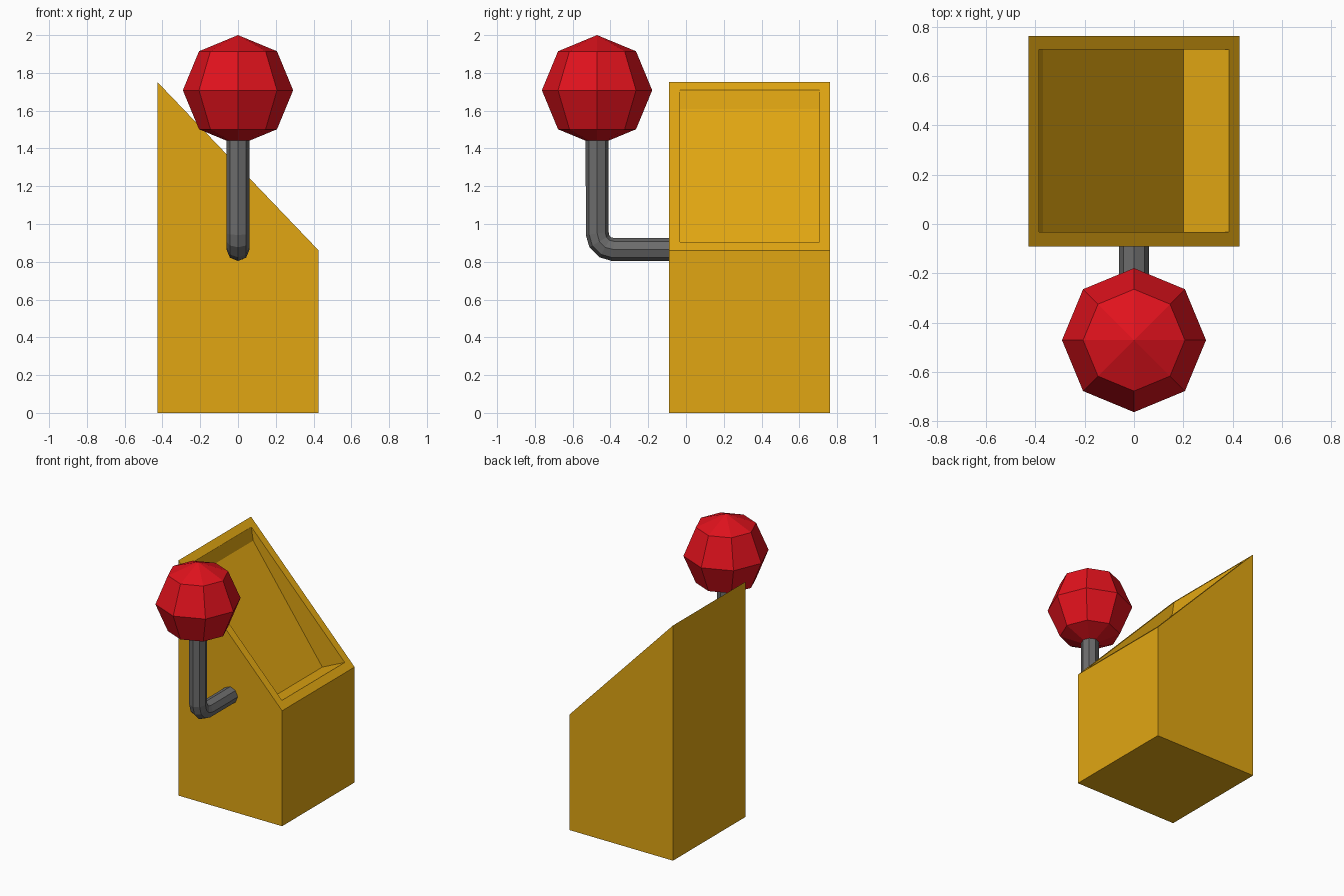
import bpy, bmesh
from math import sin, cos, pi
from mathutils import Vector

if "Cube" in bpy.data.objects:
    bpy.data.objects.remove(bpy.data.objects["Cube"])


def material(name, color):
    mat = bpy.data.materials.new(name)
    mat.diffuse_color = (*color, 1)
    mat.use_nodes = True
    mat.node_tree.nodes["Principled BSDF"].inputs["Base Color"].default_value = mat.diffuse_color
    return mat


def finish(name, bm, mat=None):
    bmesh.ops.recalc_face_normals(bm, faces=bm.faces)
    mesh = bpy.data.meshes.new(name)
    bm.to_mesh(mesh)
    bm.free()
    obj = bpy.data.objects.new(name, mesh)
    bpy.context.collection.objects.link(obj)
    if mat:
        mesh.materials.append(mat)
    return obj


def prism(name, profile, y0, y1, mat=None):
    """Extrude an (x, z) profile along y."""
    bm = bmesh.new()
    face = bm.faces.new([bm.verts.new((x, y0, z)) for x, z in profile])
    ext = bmesh.ops.extrude_face_region(bm, geom=[face])
    moved = [v for v in ext["geom"] if isinstance(v, bmesh.types.BMVert)]
    bmesh.ops.translate(bm, verts=moved, vec=(0, y1 - y0, 0))
    return finish(name, bm, mat)


def tube(name, path, radius, sides, mat):
    """Sweep a polygon ring along a (y, z) path lying in the x = 0 plane."""
    bm = bmesh.new()
    pts = [Vector((0, y, z)) for y, z in path]
    rings = []
    for i, p in enumerate(pts):
        a = (p - pts[i - 1]).normalized() if i else Vector()
        b = (pts[i + 1] - p).normalized() if i < len(pts) - 1 else Vector()
        t = (a + b).normalized()
        side = Vector((1, 0, 0))
        up = side.cross(t)
        angles = [2 * pi * k / sides for k in range(sides)]
        rings.append([bm.verts.new(p + radius * (cos(q) * side + sin(q) * up)) for q in angles])
    for r, s in zip(rings, rings[1:]):
        for k in range(sides):
            n = (k + 1) % sides
            bm.faces.new((r[k], r[n], s[n], s[k]))
    bm.faces.new(rings[0])
    bm.faces.new(rings[-1])
    return finish(name, bm, mat)


yellow = material("yellow", (0.75, 0.38, 0.006))
red = material("red", (0.75, 0.006, 0.012))
dark_grey = material("dark_grey", (0.15, 0.15, 0.15))

# Slant-topped housing
housing = prism("housing", [(-0.427, 0), (0.427, 0), (0.427, 0.86), (-0.427, 1.752)],
                -0.091, 0.763, yellow)

# Recess sunk into the slanted top
cutter = prism("recess_cutter", [(-0.385, 1.9), (-0.385, 1.706), (-0.37, 1.61),
                                 (0.2, 0.82), (0.385, 0.904), (0.385, 1.9)], -0.032, 0.707)
cutter.hide_render = True
mod = housing.modifiers.new("recess", "BOOLEAN")
mod.operation = "DIFFERENCE"
mod.solver = "EXACT"
mod.object = cutter
bpy.context.view_layer.objects.active = housing
bpy.ops.object.modifier_apply(modifier=mod.name)
bpy.data.objects.remove(cutter)

# Bent lever rod, with a three-segment elbow
elbow = [(-0.385 - 0.085 * sin(a), 0.95 - 0.085 * cos(a)) for a in (0, pi / 6, pi / 3, pi / 2)]
tube("lever_rod", [(-0.08, 0.865)] + elbow + [(-0.47, 1.47)], 0.061, 8, dark_grey)

# Faceted knob
bm = bmesh.new()
bmesh.ops.create_uvsphere(bm, u_segments=8, v_segments=4, radius=0.292)
knob = finish("lever_knob", bm, red)
knob.location = (0, -0.471, 1.708)
